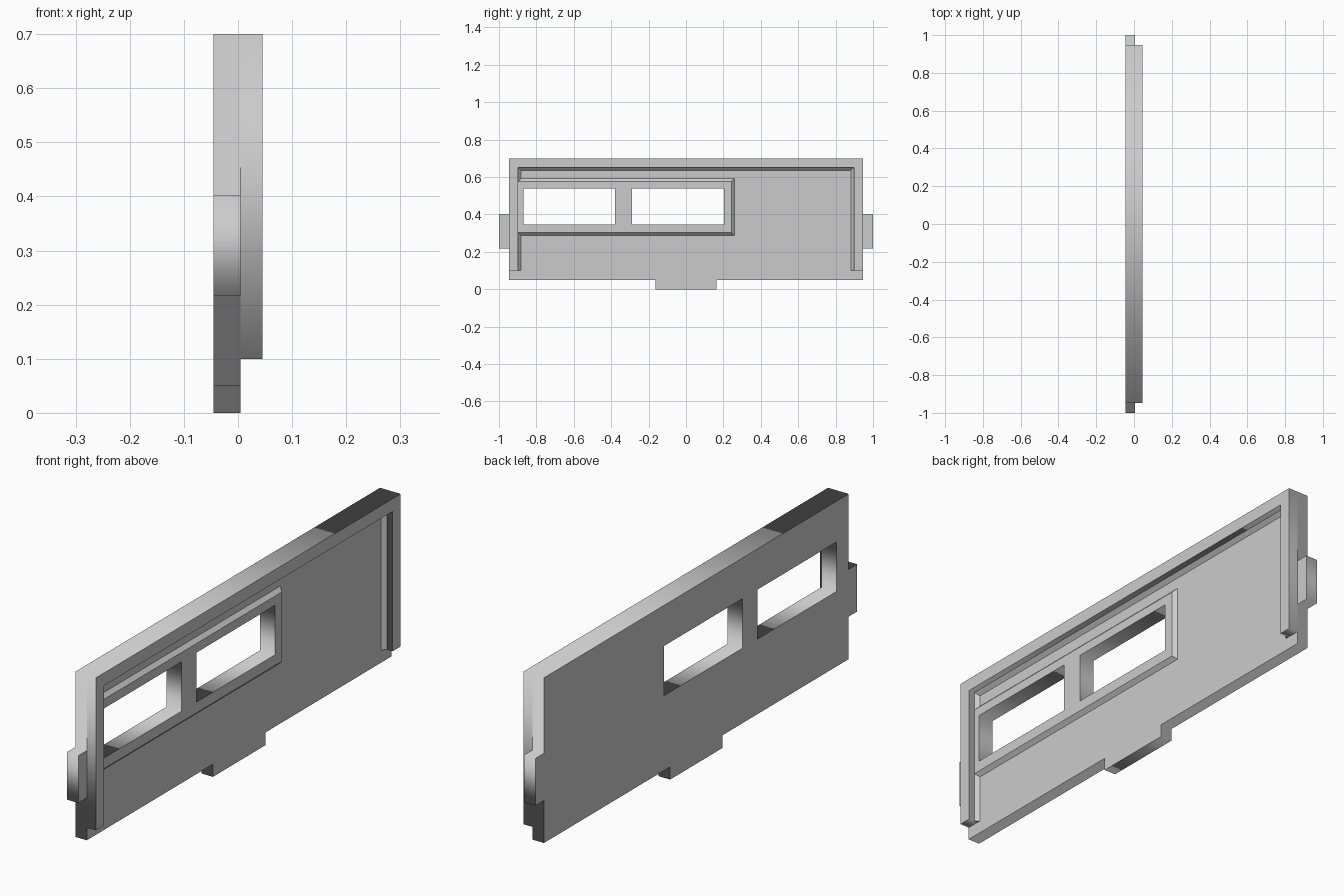
import bpy
import bmesh
from mathutils import Matrix

if "Cube" in bpy.data.objects:
    bpy.data.objects.remove(bpy.data.objects["Cube"], do_unlink=True)

grey = bpy.data.materials.new("light_grey")
grey.use_nodes = True
COLOUR = (0.6, 0.6, 0.6, 1)
grey.diffuse_color = COLOUR
grey.node_tree.nodes["Principled BSDF"].inputs["Base Color"].default_value = COLOUR

BACK, FACE, RIM = -0.045, 0.005, 0.045   # wall depths along x
STEP = 0.015                             # bevel size and frame height
END, INNER = 0.947, 0.897                # half lengths of wall and rim opening
BASE, RIM_BASE, TOP = 0.05, 0.1, 0.7
RIM_TOP = 0.65
# local xy becomes world yz, local z becomes world x
STAND = Matrix(((0, 0, 1, 0), (1, 0, 0, 0), (0, 1, 0, 0), (0, 0, 0, 1)))


def add_object(name, bm):
    bmesh.ops.remove_doubles(bm, verts=bm.verts, dist=0.0001)
    bmesh.ops.recalc_face_normals(bm, faces=bm.faces)
    mesh = bpy.data.meshes.new(name)
    bm.to_mesh(mesh)
    bm.free()
    mesh.materials.append(grey)
    bpy.context.collection.objects.link(bpy.data.objects.new(name, mesh))


def rect(y0, y1, z0, z1):
    return [(y0, z0), (y1, z0), (y1, z1), (y0, z1)]


def mirrored(half):
    """Close a half outline by mirroring it front to back."""
    return half + [(-y, z) for y, z in reversed(half)]


def slab(name, outlines, x0, x1):
    """Extrude a yz outline, with any holes, between two x depths."""
    curve = bpy.data.curves.new(name + "_outline", "CURVE")
    curve.dimensions = "2D"
    curve.fill_mode = "BOTH"
    curve.extrude = (x1 - x0) / 2
    for points in outlines:
        spline = curve.splines.new("POLY")
        spline.points.add(len(points) - 1)
        for p, (y, z) in zip(spline.points, points):
            p.co = (y, z, 0, 1)
        spline.use_cyclic_u = True
    helper = bpy.data.objects.new(name + "_outline", curve)
    bpy.context.collection.objects.link(helper)
    bpy.context.view_layer.update()
    filled = helper.evaluated_get(bpy.context.evaluated_depsgraph_get())
    bm = bmesh.new()
    mesh = bpy.data.meshes.new_from_object(filled)
    bm.from_mesh(mesh)
    bpy.data.meshes.remove(mesh)
    bpy.data.objects.remove(helper, do_unlink=True)
    bpy.data.curves.remove(curve)
    bm.transform(Matrix.Translation(((x0 + x1) / 2, 0, 0)) @ STAND)
    add_object(name, bm)


def bevel_strip(name, high, foot):
    """Triangular strip sloping from a raised path down to its foot path."""
    bm = bmesh.new()
    rings = []
    for (hy, hz), (fy, fz) in zip(high, foot):
        corners = ((FACE + STEP, hy, hz), (FACE, hy, hz), (FACE, fy, fz))
        rings.append([bm.verts.new(c) for c in corners])
    for a, b in zip(rings, rings[1:]):
        for i in range(3):
            j = (i + 1) % 3
            bm.faces.new((a[i], a[j], b[j], b[i]))
    bm.faces.new(rings[0])
    bm.faces.new(rings[-1])
    add_object(name, bm)


# Wall with end tabs, a bottom tab and two window openings
windows = [rect(-0.87, -0.38, 0.345, 0.54), rect(-0.288, 0.202, 0.345, 0.54)]
wall = mirrored([(0.163, 0), (0.163, BASE), (END, BASE), (END, 0.217),
                 (1, 0.217), (1, 0.403), (END, 0.403), (END, TOP)])
slab("wall_panel", [wall] + windows, BACK, FACE)

# Raised rim along the top and both ends
rim = mirrored([(INNER, RIM_TOP), (INNER, RIM_BASE), (END, RIM_BASE), (END, TOP)])
slab("rim", [rim], FACE, RIM)
high = mirrored([(INNER, RIM_BASE), (INNER, RIM_TOP)])
foot = mirrored([(INNER - STEP, RIM_BASE), (INNER - STEP, RIM_TOP - STEP)])
bevel_strip("rim_bevel", high, foot)

# Raised window frame, bevelled on its three free sides
right, low, top = 0.243, 0.303, 0.576
slab("window_frame", [rect(-INNER, right, low, top)] + windows, FACE, FACE + STEP)
high = [(-INNER, low), (right, low), (right, top), (-INNER, top)]
foot = rect(-INNER, right + STEP, low - STEP, top + STEP)
bevel_strip("window_frame_bevel", high, foot)
